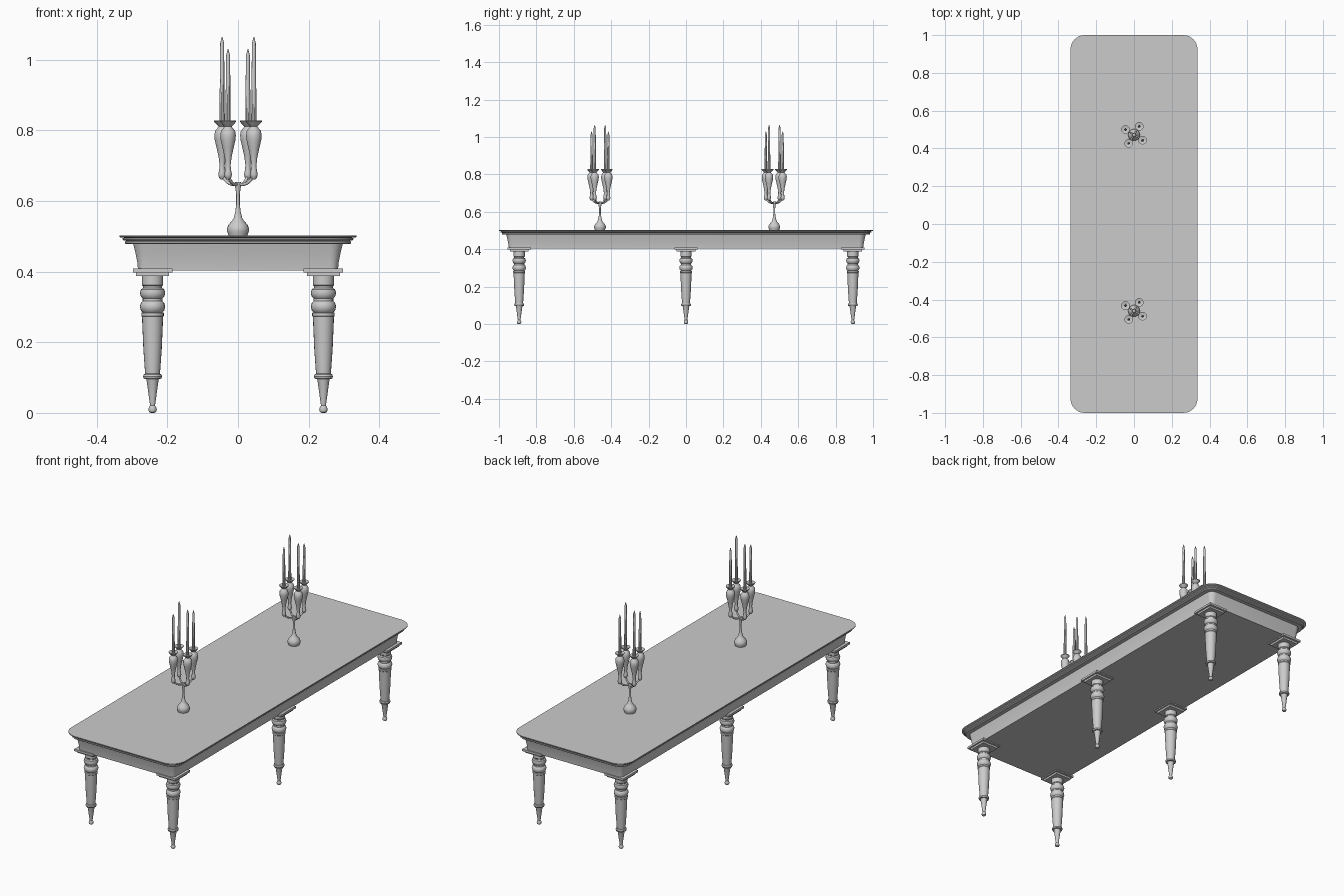
import bpy, bmesh, math
from mathutils import Vector

cube = bpy.data.objects.get("Cube")
if cube:
    bpy.data.objects.remove(cube, do_unlink=True)

grey = bpy.data.materials.new("plain grey")
grey.use_nodes = True
grey.diffuse_color = (0.6, 0.6, 0.6, 1)
grey.node_tree.nodes["Principled BSDF"].inputs["Base Color"].default_value = (0.6, 0.6, 0.6, 1)


def finish(name, bm, angle=35):
    bmesh.ops.recalc_face_normals(bm, faces=bm.faces)
    mesh = bpy.data.meshes.new(name)
    bm.to_mesh(mesh)
    bm.free()
    mesh.materials.append(grey)
    obj = bpy.data.objects.new(name, mesh)
    bpy.context.collection.objects.link(obj)
    bpy.ops.object.select_all(action="DESELECT")
    obj.select_set(True)
    bpy.context.view_layer.objects.active = obj
    bpy.ops.object.shade_smooth_by_angle(angle=math.radians(angle))
    return obj


def skin(name, rings):
    """Bridge a stack of closed rings and cap both ends."""
    bm = bmesh.new()
    loops = [[bm.verts.new(p) for p in ring] for ring in rings]
    n = len(loops[0])
    for a, b in zip(loops, loops[1:]):
        for i in range(n):
            j = (i + 1) % n
            bm.faces.new((a[i], a[j], b[j], b[i]))
    bm.faces.new(loops[0])
    bm.faces.new(loops[-1])
    return finish(name, bm)


def lathe(name, profile, at, sides=20):
    """Turn a (radius, height) profile around a vertical axis."""
    turn = [2 * math.pi * i / sides for i in range(sides)]
    return skin(name, [[(at[0] + r * math.cos(t), at[1] + r * math.sin(t), z)
                        for t in turn] for r, z in profile])


def rounded_rect(hx, hy, radius, z, steps=8):
    points = []
    for k, (sx, sy) in enumerate([(1, 1), (-1, 1), (-1, -1), (1, -1)]):
        for i in range(steps + 1):
            t = math.pi / 2 * (k + i / steps)
            points.append((sx * (hx - radius) + radius * math.cos(t),
                           sy * (hy - radius) + radius * math.sin(t), z))
    return points


def moulding(name, profile):
    """Sweep an (inset, height) profile around the table outline."""
    return skin(name, [rounded_rect(0.336 - d, 1 - d, 0.075 - d, z) for d, z in profile])


def block(name, x, y, hx, hy, low, high):
    return skin(name, [[(x + sx * hx, y + sy * hy, z)
                        for sx, sy in [(1, 1), (-1, 1), (-1, -1), (1, -1)]]
                       for z in (low, high)])


def tube(name, points, radius):
    curve = bpy.data.curves.new(name, "CURVE")
    curve.dimensions = "3D"
    curve.bevel_depth = radius
    curve.bevel_resolution = 2
    curve.resolution_u = 6
    curve.use_fill_caps = True
    spline = curve.splines.new("BEZIER")
    spline.bezier_points.add(len(points) - 1)
    for bp, p in zip(spline.bezier_points, points):
        bp.co = p
        bp.handle_left_type = bp.handle_right_type = "AUTO"
    curve.materials.append(grey)
    obj = bpy.data.objects.new(name, curve)
    bpy.context.collection.objects.link(obj)


# Table top with stepped edge, and tapering apron
moulding("table_top", [(0.035, 0.478), (0.019, 0.478), (0.016, 0.481), (0.016, 0.486),
                       (0.022, 0.487), (0.012, 0.489), (0.009, 0.491), (0.009, 0.495),
                       (0.014, 0.496), (0.003, 0.497), (0, 0.499), (0, 0.503)])
moulding("apron", [(0.053, 0.404), (0.051, 0.425), (0.045, 0.455), (0.039, 0.479)])

# Six turned legs with square cap plates
leg = [(0.005, 0), (0.010, 0.003), (0.012, 0.010), (0.010, 0.017), (0.007, 0.021),
       (0.009, 0.035), (0.017, 0.093), (0.018, 0.096), (0.025, 0.097), (0.027, 0.103),
       (0.025, 0.109), (0.021, 0.111), (0.026, 0.18), (0.030, 0.273), (0.032, 0.275),
       (0.032, 0.283), (0.028, 0.285), (0.033, 0.290), (0.036, 0.301), (0.033, 0.312),
       (0.028, 0.317), (0.028, 0.324), (0.033, 0.329), (0.036, 0.340), (0.033, 0.350),
       (0.027, 0.354), (0.027, 0.359), (0.030, 0.362), (0.030, 0.390)]
for side, x in (("left", 0.242), ("right", -0.242)):
    for place, y in (("front", -0.892), ("middle", 0), ("back", 0.892)):
        tag = f"{place}_{side}"
        lathe(f"leg_{tag}", leg, (x, y))
        block(f"leg_plate_upper_{tag}", x, y, 0.056, 0.062, 0.398, 0.409)
        block(f"leg_plate_lower_{tag}", x, y, 0.047, 0.050, 0.388, 0.398)

# Two four-armed candlesticks
base = [(0.027, 0.502), (0.028, 0.507), (0.031, 0.515), (0.031, 0.523), (0.027, 0.533),
        (0.018, 0.543), (0.012, 0.552), (0.008, 0.568), (0.005, 0.590), (0.005, 0.620),
        (0.008, 0.640), (0.010, 0.649), (0.008, 0.654)]
holder = [(0.004, 0.661), (0.009, 0.667), (0.011, 0.675), (0.009, 0.685), (0.007, 0.700),
          (0.010, 0.725), (0.016, 0.752), (0.021, 0.773), (0.022, 0.786), (0.020, 0.799),
          (0.013, 0.807), (0.010, 0.811), (0.016, 0.817), (0.023, 0.825), (0.023, 0.828),
          (0.008, 0.824)]
for place, cy in (("front", -0.460), ("back", 0.472)):
    lathe(f"candlestick_base_{place}", base, (0, cy))
    for k in range(4):
        t = math.radians(58 + 90 * k)
        out = Vector((math.cos(t), math.sin(t), 0))
        at = out * 0.053 + Vector((0, cy, 0))
        tip = 1.065 if k % 2 else 1.03
        tag = f"{place}_{k + 1}"
        tube(f"candle_arm_{tag}", [Vector((0, cy, 0)) + out * r + Vector((0, 0, z))
                                   for r, z in ((0, 0.648), (0.022, 0.648),
                                                (0.042, 0.659), (0.053, 0.680))], 0.0045)
        lathe(f"candle_holder_{tag}", holder, at, 12)
        lathe(f"candle_{tag}", [(0.0075, 0.822), (0.0075, 0.84), (0.0055, tip - 0.018),
                                (0.0035, tip - 0.010), (0.001, tip)], at, 10)
